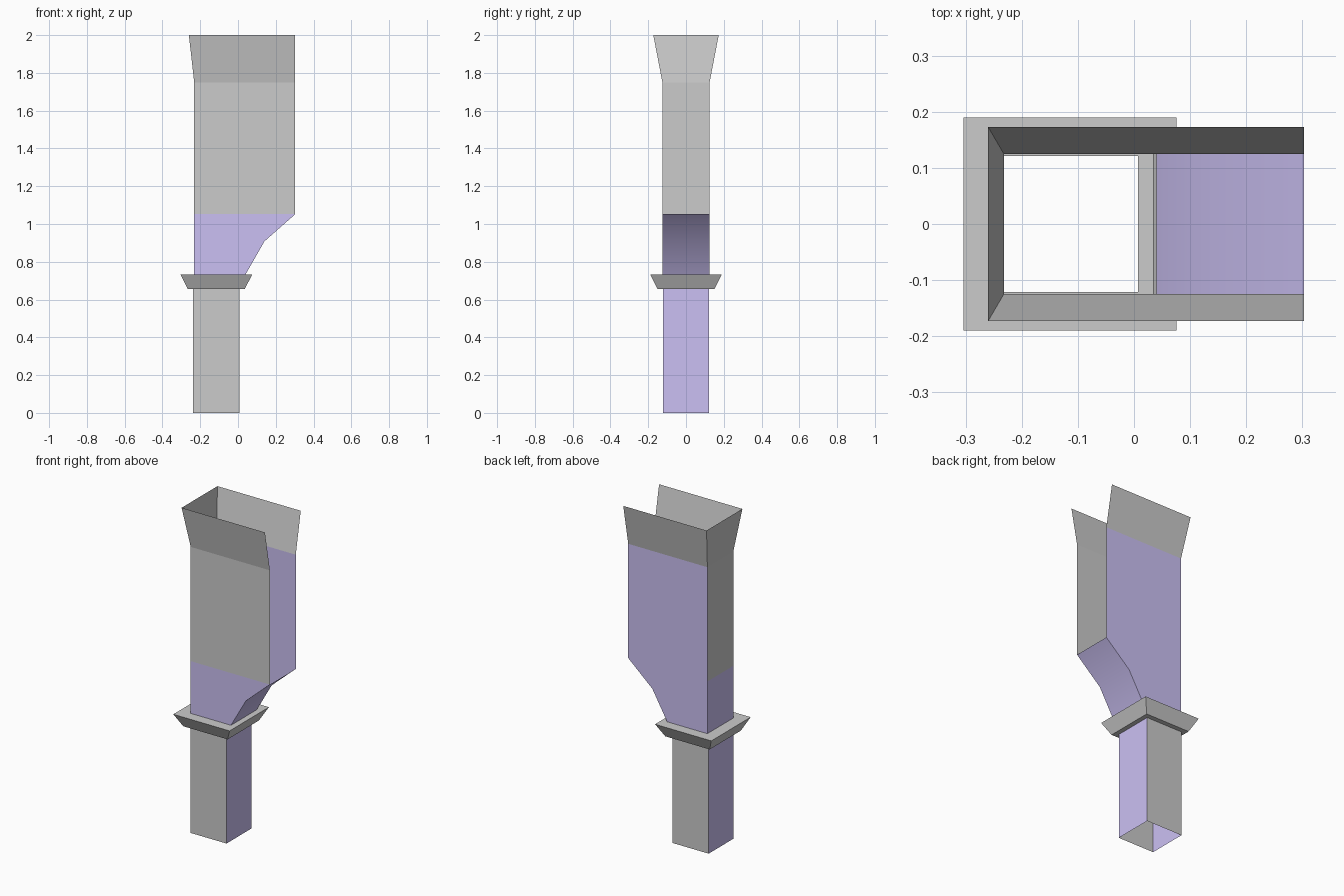
import bpy
import math

if "Cube" in bpy.data.objects:
    bpy.data.objects.remove(bpy.data.objects["Cube"])

BACK, LEFT, FRONT, RIGHT = range(4)

accent = bpy.data.materials.new("violet_accent")
accent.diffuse_color = (0.60, 0.53, 0.90, 1.0)
accent.use_nodes = True
accent.node_tree.nodes["Principled BSDF"].inputs["Base Color"].default_value = accent.diffuse_color
plain = bpy.data.materials.new("plain_grey")


def ring(x0, x1, y, z):
    """Rectangle at height z; its sides run back, left, front, right."""
    return [(x1, y, z), (x0, y, z), (x0, -y, z), (x1, -y, z)]


def loft(name, rings, sides=(BACK, LEFT, FRONT, RIGHT), violet=()):
    """Join stacked rectangles into an open sheet with the chosen sides."""
    verts = [p for r in rings for p in r]
    faces, mats = [], []
    for k in range(len(rings) - 1):
        a, b = 4 * k, 4 * k + 4
        for s in sides:
            t = (s + 1) % 4
            faces.append((a + s, a + t, b + t, b + s))
            mats.append(1 if s in violet else 0)
    mesh = bpy.data.meshes.new(name)
    mesh.from_pydata(verts, [], faces)
    if violet:
        mesh.materials.append(plain)
        mesh.materials.append(accent)
        mesh.polygons.foreach_set("material_index", mats)
    mesh.update()
    obj = bpy.data.objects.new(name, mesh)
    bpy.context.collection.objects.link(obj)
    return obj


# Outlines shared by neighbouring parts
post = (-0.238, 0.007, 0.121)
neck = (-0.232, 0.04, 0.125)
shaft = (-0.232, 0.303, 0.125)
open_right = (BACK, LEFT, FRONT)

# Lower post, open at both ends
loft("lower_post", [ring(*post, 0), ring(*post, 0.655)], violet=(LEFT, RIGHT))

# Flared collar with underside and top ledge
loft("collar", [ring(*post, 0.655), ring(-0.265, 0.035, 0.15, 0.655),
                ring(-0.304, 0.076, 0.19, 0.733), ring(*neck, 0.733)])

# Widening section with the sloped underside on the right
widening = loft("widening_section",
                [ring(*neck, 0.733), ring(-0.232, 0.14, 0.125, 0.908),
                 ring(*shaft, 1.052)],
                violet=(BACK, LEFT, FRONT, RIGHT))
bpy.context.view_layer.objects.active = widening
widening.select_set(True)
bpy.ops.object.shade_smooth_by_angle(angle=math.radians(30))

# Upper shaft, open on the right
loft("upper_shaft", [ring(*shaft, 1.052), ring(*shaft, 1.75)],
     sides=open_right, violet=(BACK,))

# Flared top, open on the right
loft("flared_top", [ring(*shaft, 1.75), ring(-0.26, 0.303, 0.173, 2.0)],
     sides=open_right)
